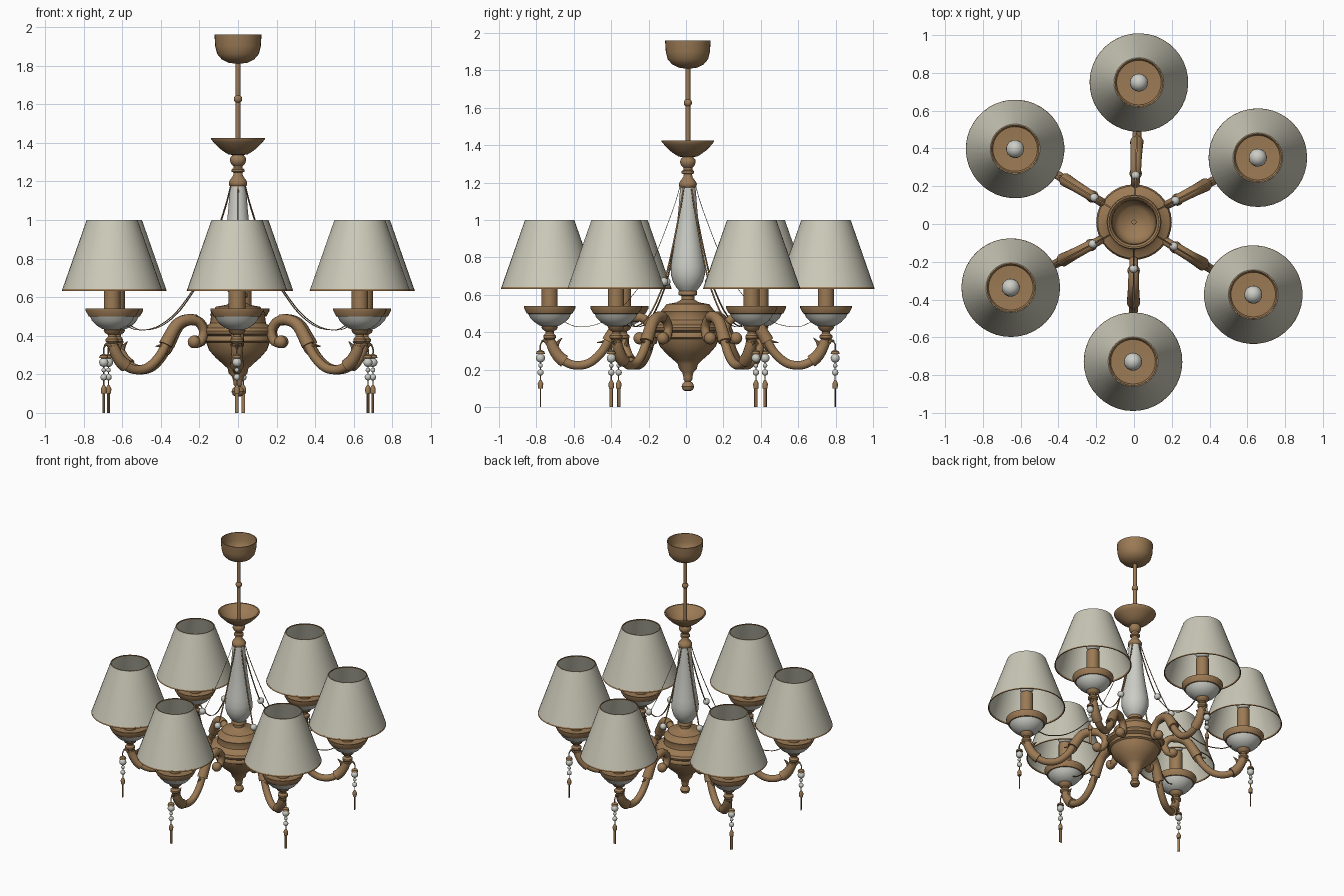
import bpy, bmesh, math
from mathutils import Vector, Matrix

CENTRE = Vector((0, 0.01, 0))
ANGLES = [88, 27.5, -31.3, -90.4, 208, 148.4]
R = 0.739  # distance of the lamps from the axis


def mat(name, c):
    m = bpy.data.materials.new(name)
    m.diffuse_color = (*c, 1)
    return m


BRONZE = mat("antique_bronze", (0.33, 0.195, 0.09))
FABRIC = mat("cream_fabric", (0.60, 0.585, 0.48))
GLASS = mat("pale_glass", (0.60, 0.61, 0.56))


def finish(bm, name, material, repeat=False, angle=40):
    """Make the mesh; with repeat, place it once for every lamp arm."""
    bmesh.ops.remove_doubles(bm, verts=bm.verts, dist=0.0002)
    bmesh.ops.recalc_face_normals(bm, faces=bm.faces)
    me = bpy.data.meshes.new(name)
    bm.to_mesh(me)
    bm.free()
    me.materials.append(material)
    for i, a in enumerate(ANGLES if repeat else [0]):
        ob = bpy.data.objects.new(f"{name}_{i + 1}" if repeat else name, me)
        ob.location = CENTRE
        ob.rotation_euler.z = math.radians(a)
        bpy.context.collection.objects.link(ob)
        if i == 0:
            bpy.ops.object.select_all(action='DESELECT')
            ob.select_set(True)
            bpy.context.view_layer.objects.active = ob
            bpy.ops.object.shade_smooth_by_angle(angle=math.radians(angle))


def skin(bm, rings, caps=True):
    vs = [[bm.verts.new(p) for p in r] for r in rings]
    n = len(vs[0])
    for a, b in zip(vs, vs[1:]):
        for k in range(n):
            bm.faces.new((a[k], a[(k + 1) % n], b[(k + 1) % n], b[k]))
    if caps:
        bm.faces.new(vs[0][::-1])
        bm.faces.new(vs[-1])


def add_lathe(bm, profile, x=0, sides=32, caps=True):
    skin(bm, [[(x + r * math.cos(2 * math.pi * k / sides),
                r * math.sin(2 * math.pi * k / sides), z) for k in range(sides)]
              for r, z in profile], caps)


def lathe(name, profile, material, x=0, sides=32, repeat=False, caps=True):
    bm = bmesh.new()
    add_lathe(bm, profile, x, sides, caps)
    finish(bm, name, material, repeat)


def spline(pts, steps=6):
    """Smooth curve through points in the radius/height plane."""
    v = [Vector(p) for p in pts]
    v = [2 * v[0] - v[1]] + v + [2 * v[-1] - v[-2]]
    out = []
    for i in range(1, len(v) - 2):
        a, b, c, d = v[i - 1:i + 3]
        for s in range(steps):
            t = s / steps
            out.append(0.5 * (2 * b + (c - a) * t + (2 * a - 5 * b + 4 * c - d) * t * t
                              + (3 * b - a - 3 * c + d) * t ** 3))
    return out + [v[-2]]


def add_sweep(bm, path, radius, width=None, sides=12):
    """Sweep an ellipse along a radius/height path; radius is a function of 0..1."""
    rings = []
    n = len(path)
    for i, p in enumerate(path):
        t = (path[min(i + 1, n - 1)] - path[max(i - 1, 0)]).normalized()
        nx, nz = -t.y, t.x
        r = radius(i / (n - 1))
        w = width or r
        rings.append([(p.x + nx * r * math.cos(q), w * math.sin(q), p.y + nz * r * math.cos(q))
                      for q in (2 * math.pi * (k + 0.5) / sides for k in range(sides))])
    skin(bm, rings)


def add_ball(bm, x, z, r, y=0):
    bmesh.ops.create_uvsphere(bm, u_segments=16, v_segments=10, radius=r,
                              matrix=Matrix.Translation((x, y, z)))


# ceiling cup, rod and upper dish
lathe("ceiling_cup", [(0.012, 1.81), (0.05, 1.815), (0.085, 1.833), (0.108, 1.86), (0.118, 1.90),
                      (0.122, 1.96), (0.117, 1.96), (0.113, 1.90), (0.103, 1.865), (0.08, 1.84),
                      (0.012, 1.82)], BRONZE)
lathe("hanging_rod", [(0.013, 1.36), (0.013, 1.61), (0.02, 1.617), (0.022, 1.627), (0.02, 1.637),
                      (0.013, 1.645), (0.013, 1.83)], BRONZE, sides=16)
lathe("upper_dish", [(0.02, 1.335), (0.05, 1.34), (0.07, 1.352), (0.095, 1.37), (0.12, 1.395),
                     (0.126, 1.402), (0.141, 1.42), (0.141, 1.426), (0.132, 1.426), (0.11, 1.40),
                     (0.07, 1.368), (0.013, 1.36)], BRONZE)
lathe("upper_neck", [(0.035, 1.17), (0.046, 1.18), (0.048, 1.195), (0.042, 1.207), (0.035, 1.215),
                     (0.025, 1.23), (0.022, 1.245), (0.033, 1.25), (0.033, 1.262), (0.024, 1.268),
                     (0.024, 1.28), (0.036, 1.292), (0.042, 1.308), (0.04, 1.322),
                     (0.03, 1.335), (0.03, 1.345)], BRONZE, sides=24)

# glass column
lathe("glass_column", [(0.045, 0.62), (0.062, 0.64), (0.08, 0.67), (0.091, 0.71), (0.092, 0.75),
                       (0.085, 0.80), (0.073, 0.87), (0.06, 0.96), (0.05, 1.06), (0.044, 1.14),
                       (0.04, 1.18)], GLASS)

# turned centre body
lathe("centre_body", [(0.012, 0.085), (0.027, 0.092), (0.034, 0.11), (0.027, 0.128), (0.016, 0.137),
                      (0.024, 0.148), (0.024, 0.16), (0.03, 0.185), (0.048, 0.205),
                      (0.054, 0.23), (0.075, 0.25), (0.115, 0.285), (0.15, 0.325), (0.165, 0.365),
                      (0.178, 0.372), (0.178, 0.39), (0.172, 0.398), (0.195, 0.41), (0.2, 0.425),
                      (0.192, 0.44), (0.16, 0.452), (0.145, 0.465), (0.14, 0.50), (0.145, 0.512),
                      (0.125, 0.535), (0.115, 0.55), (0.06, 0.56), (0.035, 0.575), (0.035, 0.595),
                      (0.05, 0.60), (0.05, 0.617), (0.042, 0.628)], BRONZE)

# curved arms with a scroll end and leaf sheaths
arm = spline([(0.265, 0.365), (0.235, 0.36), (0.208, 0.39), (0.205, 0.435), (0.24, 0.475),
              (0.30, 0.482), (0.36, 0.455), (0.41, 0.38), (0.46, 0.295), (0.53, 0.235),
              (0.61, 0.225), (0.68, 0.26), (0.722, 0.32), (R, 0.38)])
bm = bmesh.new()
add_sweep(bm, arm, lambda t: 0.024 if t > 0.1 else 0.02)
add_ball(bm, 0.258, 0.368, 0.033)
add_sweep(bm, arm[26:45], lambda t: 0.029 + 0.007 * t * t)
add_sweep(bm, arm[64:76], lambda t: 0.035 - 0.007 * t)
finish(bm, "arm", BRONZE, True)

# pointed leaf tips on the arms
bm = bmesh.new()
for pts in ([(0.41, 0.38), (0.445, 0.352), (0.485, 0.345)],
            [(0.40, 0.37), (0.412, 0.325), (0.425, 0.30)],
            [(0.71, 0.31), (0.695, 0.345), (0.672, 0.37)],
            [(0.735, 0.33), (0.765, 0.355), (0.785, 0.352)]):
    add_sweep(bm, spline(pts, 4), lambda t: 0.016 * (1 - t) + 0.002, sides=8)
finish(bm, "leaf_tips", BRONZE, True)

# lamp holders: neck, glass bowl, bronze rim, candle, bulb
lathe("lamp_neck", [(0.024, 0.36), (0.034, 0.37), (0.034, 0.382), (0.022, 0.395), (0.022, 0.405),
                    (0.038, 0.415), (0.045, 0.43), (0.03, 0.437)], BRONZE, R, 20, True)
lathe("glass_bowl", [(0.03, 0.43), (0.055, 0.437), (0.083, 0.455), (0.105, 0.478), (0.118, 0.505),
                     (0.08, 0.508)], GLASS, R, 32, True)
lathe("bowl_rim", [(0.11, 0.498), (0.122, 0.5), (0.138, 0.53), (0.138, 0.541), (0.128, 0.541),
                   (0.118, 0.522), (0.04, 0.518)], BRONZE, R, 32, True)
lathe("candle", [(0.043, 0.515), (0.043, 0.74), (0.03, 0.745)], BRONZE, R, 24, True)
bm = bmesh.new()
add_ball(bm, R, 0.785, 0.048)
finish(bm, "bulb", GLASS, True)

# open fabric shades with thin trims
lathe("lamp_shade", [(0.26, 0.635), (0.132, 1.0), (0.129, 1.0), (0.257, 0.635), (0.26, 0.635)],
      FABRIC, R, 40, True, False)
bm = bmesh.new()
for r, z, d in ((0.261, 0.632, -0.003), (0.1335, 0.992, -0.003)):
    add_lathe(bm, [(r, z), (r + d, z + 0.009), (r + d - 0.006, z + 0.009), (r - 0.006, z), (r, z)],
              R, 40, False)
finish(bm, "shade_trim", BRONZE, True)

# draped flat ribbons with beads, from the column top to each bowl
bm = bmesh.new()
add_sweep(bm, spline([(0.042, 1.18), (0.075, 1.07), (0.15, 0.87), (0.225, 0.70), (0.27, 0.63),
                      (0.37, 0.515), (0.48, 0.445), (0.59, 0.43), (0.66, 0.455)], 5),
          lambda t: 0.002, 0.006, 4)
finish(bm, "draped_ribbon", BRONZE, True)
bm = bmesh.new()
add_ball(bm, 0.247, 0.67, 0.023)
finish(bm, "ribbon_bead", GLASS, True)

# pendants hanging outside each arm
P = 0.788
bm = bmesh.new()
add_sweep(bm, spline([(0.735, 0.345), (0.77, 0.352), (P, 0.335), (P, 0.29)], 4),
          lambda t: 0.004, sides=6)
add_lathe(bm, [(0.003, 0.04), (0.003, 0.30)], P, 6)
add_lathe(bm, [(0.013, 0.10), (0.015, 0.125), (0.008, 0.14), (0.004, 0.145)], P, 12)
add_lathe(bm, [(0.008, 0.282), (0.024, 0.285), (0.02, 0.298), (0.006, 0.305)], P, 12)
bmesh.ops.create_cube(bm, size=1, matrix=Matrix.Translation((P, 0, 0.055))
                      @ Matrix.Diagonal((0.006, 0.018, 0.11, 1)))
finish(bm, "pendant_metal", BRONZE, True)
bm = bmesh.new()
for z, r in ((0.262, 0.024), (0.222, 0.012), (0.185, 0.017)):
    add_ball(bm, P, z, r)
finish(bm, "pendant_beads", GLASS, True)
